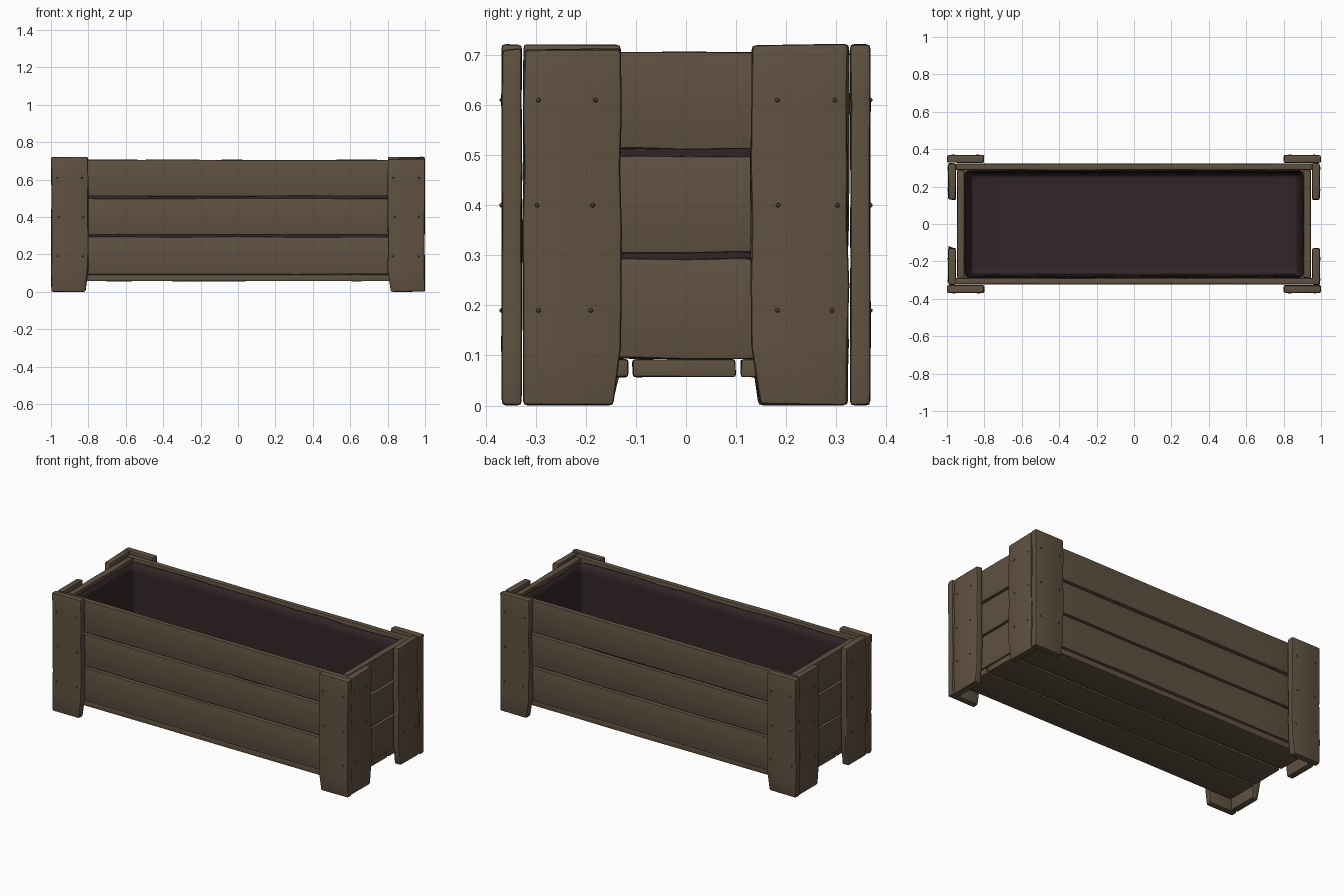
import bpy
import bmesh
import math
import random
from mathutils import Vector, Matrix

random.seed(4)
cube = bpy.data.objects.get("Cube")
if cube:
    bpy.data.objects.remove(cube, do_unlink=True)


def make_material(name, colour):
    mat = bpy.data.materials.new(name)
    mat.use_nodes = True
    mat.diffuse_color = colour
    bsdf = next(n for n in mat.node_tree.nodes if n.type == 'BSDF_PRINCIPLED')
    bsdf.inputs["Base Color"].default_value = colour
    bsdf.inputs["Roughness"].default_value = 0.9
    return mat


WOOD = make_material("weathered brown wood", (0.115, 0.083, 0.052, 1))
LINER = make_material("dark liner", (0.032, 0.019, 0.020, 1))
NAIL = make_material("nail brown", (0.06, 0.045, 0.032, 1))


def finish(bm, name, mat, angle=40):
    mesh = bpy.data.meshes.new(name)
    bmesh.ops.recalc_face_normals(bm, faces=bm.faces)
    bm.to_mesh(mesh)
    bm.free()
    mesh.materials.append(mat)
    obj = bpy.data.objects.new(name, mesh)
    bpy.context.collection.objects.link(obj)
    bpy.ops.object.select_all(action='DESELECT')
    obj.select_set(True)
    bpy.context.view_layer.objects.active = obj
    bpy.ops.object.shade_smooth_by_angle(angle=math.radians(angle))
    return obj


def plank(name, low, high, wear=0.002, bevel=0.006, worn_foot=None):
    """Bevelled board with slightly uneven edges; worn_foot clips one lower corner."""
    low, high = Vector(low), Vector(high)
    size, mid = high - low, (low + high) / 2
    bm = bmesh.new()
    bmesh.ops.create_cube(bm, size=1, matrix=Matrix.Translation(mid) @ Matrix.Diagonal((*size, 1)))
    long_axis = max(range(3), key=lambda i: size[i])
    edges = [e for e in bm.edges
             if abs((e.verts[0].co - e.verts[1].co)[long_axis]) > size[long_axis] * 0.9]
    bmesh.ops.subdivide_edges(bm, edges=edges, cuts=5, use_grid_fill=True)
    thin = min(range(3), key=lambda i: size[i])
    for v in bm.verts:
        for axis in range(3):
            amount = wear * (0.4 if axis == thin else 1)
            v.co[axis] += random.uniform(-amount, amount)
    if worn_foot:
        axis, side = worn_foot
        for v in bm.verts:
            if v.co.z < low.z + 0.02 and (v.co[axis] - mid[axis]) * side > 0:
                v.co[axis] -= side * 0.016
    for v in bm.verts:
        v.co.z = max(v.co.z, 0)
    sharp = [e for e in bm.edges if e.calc_face_angle(0) > math.radians(50)]
    bmesh.ops.bevel(bm, geom=sharp, offset=bevel, segments=2, profile=0.6, affect='EDGES')
    return finish(bm, name, WOOD)


def nails(name, points, axis):
    """Small domed nail heads at the given places."""
    bm = bmesh.new()
    for p in points:
        squash = [1, 1, 1]
        squash[axis] = 0.7
        bmesh.ops.create_icosphere(bm, subdivisions=1, radius=0.005,
                                   matrix=Matrix.Translation(p) @ Matrix.Diagonal((*squash, 1)))
    return finish(bm, name, NAIL, 60)


# Side and end boards, three rows each
rows = [("lower", 0.094, 0.294), ("middle", 0.305, 0.498), ("upper", 0.512, 0.705)]
for row, z0, z1 in rows:
    for side, s in (("front", -1), ("back", 1)):
        y0, y1 = sorted((s * 0.29, s * 0.322))
        plank(f"{side}_{row}_board", (-0.955, y0, z0), (0.955, y1, z1))
    for side, s in (("left", 1), ("right", -1)):
        x0, x1 = sorted((s * 0.907, s * 0.945))
        plank(f"{side}_{row}_board", (x0, -0.288, z0), (x1, 0.288, z1))

# Floor slats
for name, y0, y1 in (("front", -0.31, -0.117), ("middle", -0.106, 0.098), ("back", 0.11, 0.31)):
    plank(f"{name}_floor_slat", (-0.94, y0, 0.057), (0.94, y1, 0.092))

# Corner posts: one wide and one end plank at every corner, with nails
nail_rows = (0.19, 0.4, 0.61)
for fb, sy in (("front", -1), ("back", 1)):
    for lr, sx in (("left", 1), ("right", -1)):
        top = 0.72 if sx < 0 or sy > 0 else 0.712
        x0, x1 = sorted((sx * 0.802, sx * 0.998))
        y0, y1 = sorted((sy * 0.328, sy * 0.368))
        plank(f"{fb}_{lr}_corner_plank", (x0, y0, 0), (x1, y1, top), 0.003, 0.009, (0, -sx))
        a0, a1 = sorted((sx * 0.953, sx * 0.993))
        b0, b1 = sorted((sy * 0.13, sy * 0.324))
        plank(f"{lr}_{fb}_end_plank", (a0, b0, 0), (a1, b1, top), 0.003, 0.009, (1, -sy))
        nails(f"{fb}_{lr}_corner_nails",
              [Vector((sx * x + random.uniform(-0.008, 0.008), sy * 0.369, z))
               for x in (0.835, 0.965) for z in nail_rows], 1)
        nails(f"{lr}_{fb}_end_nails",
              [Vector((sx * 0.994, sy * y + random.uniform(-0.008, 0.008), z))
               for y in (0.185, 0.297) for z in nail_rows], 0)

# Sagging fabric liner, open at the top
bm = bmesh.new()
bmesh.ops.create_cube(bm, size=1, matrix=Matrix.Translation((0, 0, 0.395))
                      @ Matrix.Diagonal((1.81, 0.576, 0.58, 1)))
bmesh.ops.delete(bm, geom=[f for f in bm.faces if f.normal.z > 0.5], context='FACES_ONLY')
bmesh.ops.subdivide_edges(bm, edges=bm.edges[:], cuts=9, use_grid_fill=True)
for v in bm.verts:
    depth = (0.685 - v.co.z) / 0.58
    v.co.x *= 1 - 0.03 * depth ** 3
    v.co.y *= 1 - 0.06 * depth ** 3
    if depth < 0.03:
        v.co.z += random.uniform(-0.006, 0.006)
    elif depth < 0.97:
        v.co.y *= 1 - random.uniform(0, 0.012)
bottom = [e for e in bm.edges if e.is_manifold and e.calc_face_angle(0) > math.radians(50)]
bmesh.ops.bevel(bm, geom=bottom, offset=0.025, segments=3, profile=0.5, affect='EDGES')
liner = finish(bm, "fabric_liner", LINER, 80)
thickness = liner.modifiers.new("thickness", 'SOLIDIFY')
thickness.thickness = 0.006
thickness.offset = -1
